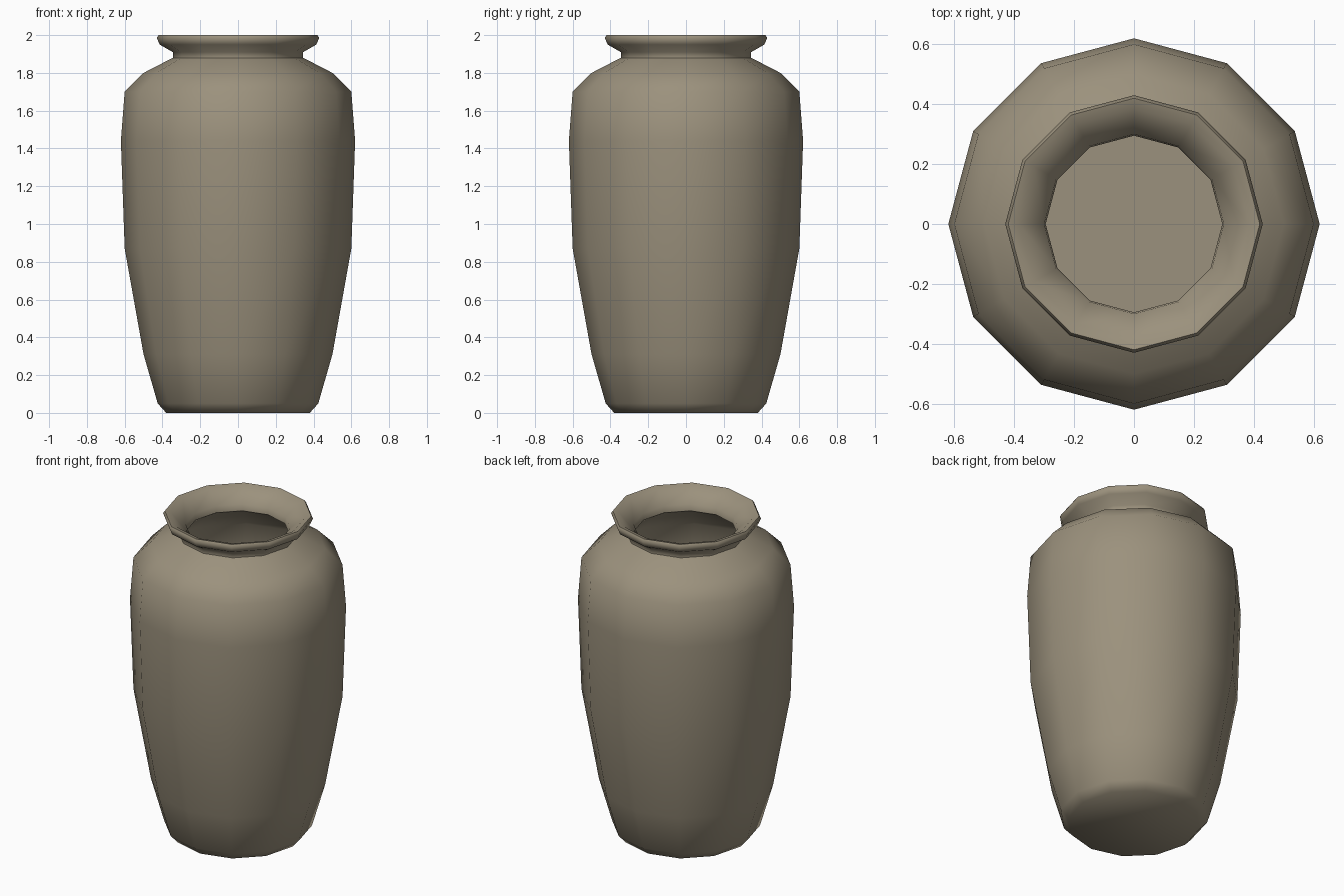
import bpy, bmesh, math

if "Cube" in bpy.data.objects:
    bpy.data.objects.remove(bpy.data.objects["Cube"])

SIDES = 12

clay = bpy.data.materials.new("grey_brown_clay")
clay.diffuse_color = (0.33, 0.285, 0.205, 1)
clay.use_nodes = True
clay.node_tree.nodes["Principled BSDF"].inputs["Base Color"].default_value = clay.diffuse_color

# Vase cross-section (radius, height): outside going up, over the lip, inside going down
profile = [
    (0.38, 0.0), (0.425, 0.05), (0.50, 0.31), (0.60, 0.87), (0.62, 1.44),
    (0.60, 1.70), (0.50, 1.80), (0.345, 1.88), (0.345, 1.91), (0.415, 1.95),
    (0.43, 1.985), (0.42, 2.0), (0.385, 1.99),
    (0.30, 1.92), (0.295, 1.88), (0.46, 1.77), (0.55, 1.68), (0.57, 1.44),
    (0.55, 0.87), (0.45, 0.31), (0.38, 0.06),
]

# Revolve the cross-section into rings of faces
bm = bmesh.new()
rings = []
for r, z in profile:
    rings.append([bm.verts.new((r * math.cos(2 * math.pi * i / SIDES),
                                r * math.sin(2 * math.pi * i / SIDES), z))
                  for i in range(SIDES)])
for a, b in zip(rings, rings[1:]):
    for i in range(SIDES):
        j = (i + 1) % SIDES
        bm.faces.new((a[i], a[j], b[j], b[i]))

# Underside and inner floor
bm.faces.new(rings[0][::-1])
bm.faces.new(rings[-1])
bmesh.ops.recalc_face_normals(bm, faces=bm.faces)

mesh = bpy.data.meshes.new("vase")
bm.to_mesh(mesh)
bm.free()
vase = bpy.data.objects.new("vase", mesh)
bpy.context.collection.objects.link(vase)
mesh.materials.append(clay)

# Smooth clay surface, crisp only at the base and floor
bpy.context.view_layer.objects.active = vase
vase.select_set(True)
bpy.ops.object.shade_smooth_by_angle(angle=math.radians(60))
